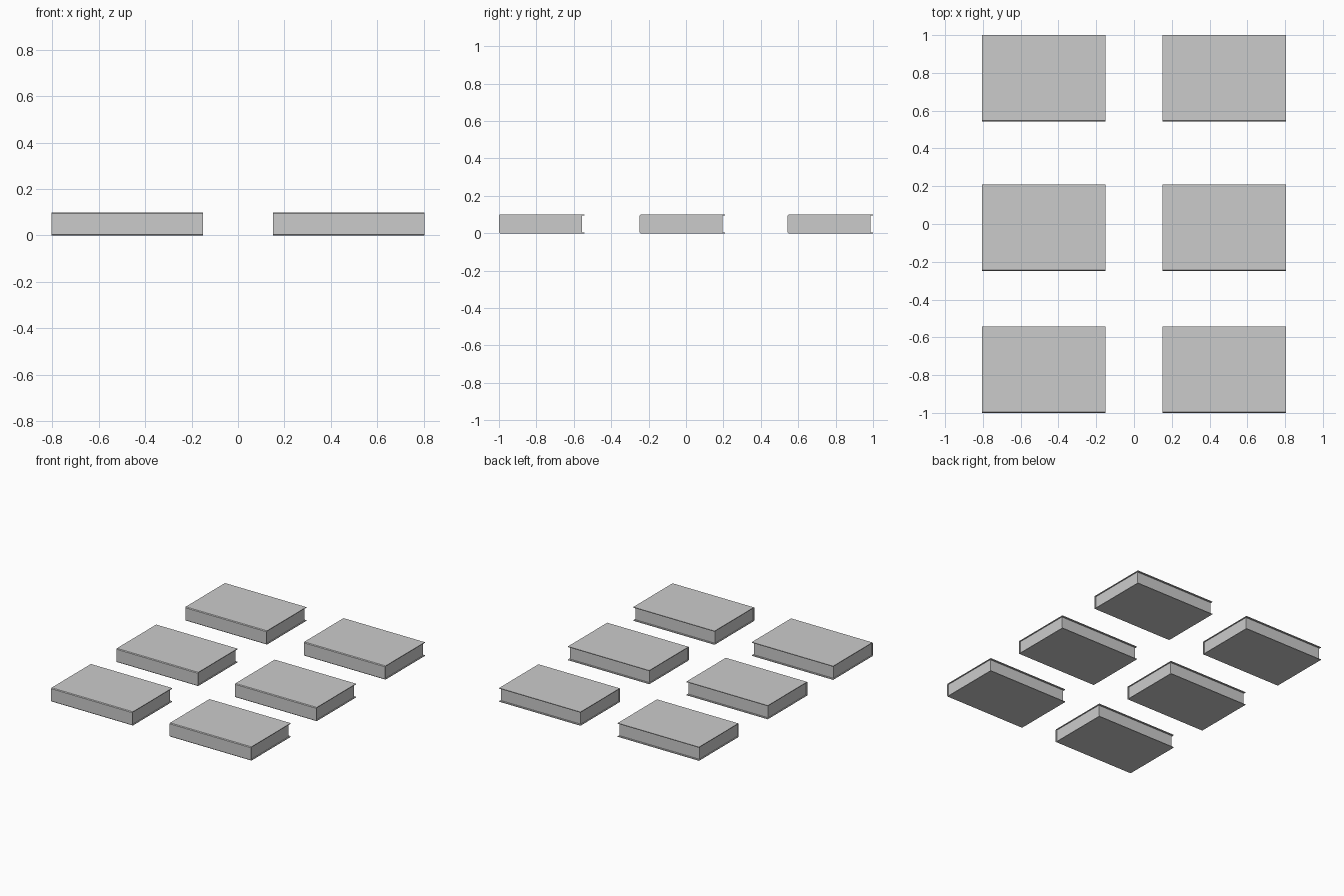
import bpy, bmesh

if "Cube" in bpy.data.objects:
    bpy.data.objects.remove(bpy.data.objects["Cube"])

L, W, H = 0.655, 0.457, 0.10   # book length (x), width (y), height (z)
T, B = 0.005, 0.005            # cover thickness, spine corner bevel


def new_object(name, bm, loc):
    bmesh.ops.recalc_face_normals(bm, faces=bm.faces)
    me = bpy.data.meshes.new(name)
    bm.to_mesh(me)
    bm.free()
    ob = bpy.data.objects.new(name, me)
    ob.location = loc
    bpy.context.collection.objects.link(ob)
    return ob


def cover(name, loc):
    # C-shaped section: bottom board, spine with eased corners, top board
    f, b = -W / 2, W / 2
    prof = [(b, 0), (f + B, 0), (f, B), (f, H - B), (f + B, H), (b, H),
            (b, H - T), (f + T + 0.002, H - T), (f + T + 0.002, T), (b, T)]
    bm = bmesh.new()
    face = bm.faces.new([bm.verts.new((-L / 2, y, z)) for y, z in prof])
    ext = bmesh.ops.extrude_face_region(bm, geom=[face], use_keep_orig=True)
    moved = [v for v in ext["geom"] if isinstance(v, bmesh.types.BMVert)]
    bmesh.ops.translate(bm, verts=moved, vec=(L, 0, 0))
    return new_object(name, bm, loc)


def pages(name, loc):
    # Page block set back from the cover edges at both ends and the back
    y0, y1 = -W / 2 + T + 0.002, W / 2 - 0.013
    bm = bmesh.new()
    bmesh.ops.create_cube(bm, size=1)
    bmesh.ops.scale(bm, verts=bm.verts, vec=(L - 0.014, y1 - y0, H - 2 * T))
    bmesh.ops.translate(bm, verts=bm.verts, vec=(0, (y0 + y1) / 2, H / 2))
    return new_object(name, bm, loc)


# Two columns of three books, spines facing front
n = 0
for x in (-0.4775, 0.4775):
    for y in (-1 + W / 2, -0.02, 1 - W / 2):
        n += 1
        cover(f"book_cover_{n}", (x, y, 0))
        pages(f"book_pages_{n}", (x, y, 0))
